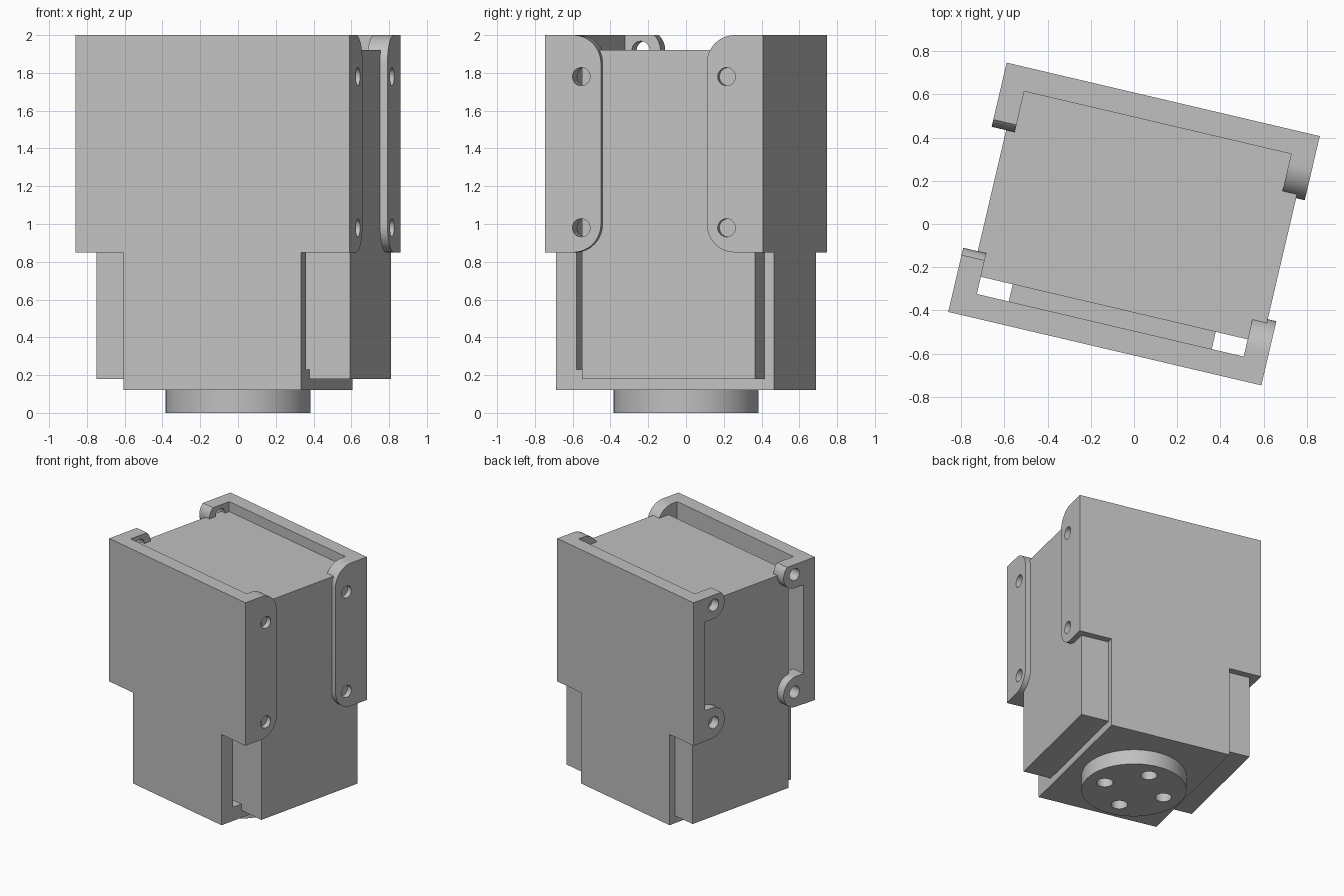
import bpy, bmesh
from math import sin, cos, pi, radians

if "Cube" in bpy.data.objects:
    bpy.data.objects.remove(bpy.data.objects["Cube"], do_unlink=True)

TURN = radians(-13.2)          # whole assembly is turned about z
W, D = 0.745, 0.593            # bracket half width and half depth
IN_W, IN_D = 0.635, 0.482      # inner faces of the sheet
STEM = 0.483                   # half width of the lower strap
LOW, TOP = 0.85, 2.0           # height range of the wide upper plates

grey = bpy.data.materials.new("plain grey")
grey.use_nodes = True
COLOUR = (0.53, 0.53, 0.53, 1)
grey.diffuse_color = COLOUR
grey.node_tree.nodes["Principled BSDF"].inputs["Base Color"].default_value = COLOUR


def prism(name, pts, axis, a, b):
    """Extrude a 2D outline along an axis from a to b."""
    place = {"x": lambda p, t: (t, p[0], p[1]),
             "y": lambda p, t: (p[0], t, p[1]),
             "z": lambda p, t: (p[0], p[1], t)}[axis]
    bm = bmesh.new()
    face = bm.faces.new([bm.verts.new(place(p, a)) for p in pts])
    new = bmesh.ops.extrude_face_region(bm, geom=[face])["geom"]
    shift = place((0, 0), b - a)
    bmesh.ops.translate(bm, vec=shift,
                        verts=[v for v in new if isinstance(v, bmesh.types.BMVert)])
    bmesh.ops.recalc_face_normals(bm, faces=bm.faces)
    mesh = bpy.data.meshes.new(name)
    bm.to_mesh(mesh)
    bm.free()
    mesh.materials.append(grey)
    obj = bpy.data.objects.new(name, mesh)
    obj.rotation_euler.z = TURN
    bpy.context.collection.objects.link(obj)
    return obj


def activate(obj):
    bpy.ops.object.select_all(action="DESELECT")
    obj.select_set(True)
    bpy.context.view_layer.objects.active = obj


def drill(obj, holes, radius, axis, a, b):
    """Cut round holes, then smooth the curved walls."""
    for c in holes:
        cutter = prism("cutter", arc(c, radius, 0, 2 * pi, 32)[:-1], axis, a, b)
        mod = obj.modifiers.new("hole", "BOOLEAN")
        mod.operation, mod.solver, mod.object = "DIFFERENCE", "EXACT", cutter
        bpy.context.view_layer.update()
        activate(obj)
        bpy.ops.object.modifier_apply(modifier=mod.name)
        bpy.data.objects.remove(cutter, do_unlink=True)
    activate(obj)
    bpy.ops.object.shade_smooth_by_angle(angle=radians(30))


def arc(c, r, start, end, n=12):
    return [(c[0] + r * cos(start + (end - start) * i / n),
             c[1] + r * sin(start + (end - start) * i / n)) for i in range(n + 1)]


def box(name, x0, x1, y0, y1, z0, z1):
    return prism(name, [(x0, y0), (x1, y0), (x1, y1), (x0, y1)], "z", z0, z1)


# Motor body and the strap floor beneath it
box("body", -0.676, 0.704, -0.40, 0.54, 0.18, 1.92)
box("bracket_floor", -STEM, STEM, -IN_D, IN_D, 0.12, 0.23)

# T-shaped plates, flanges and ears, repeated front and back
tee = [(-STEM, 0.12), (STEM, 0.12), (STEM, LOW), (W, LOW),
       (W, TOP), (-W, TOP), (-W, LOW), (-STEM, LOW)]
EDGE, HOLE_Y, HOLE_R = 0.288, 0.395, 0.048
for side, s in (("front", -1), ("back", 1)):
    prism(side + "_plate", tee, "y", s * IN_D, s * D)

    # Full-height side flange with two rounded corners
    r = 0.15
    outline = ([(IN_D, LOW)] + arc((EDGE + r, LOW + r), r, -pi / 2, -pi)
               + arc((EDGE + r, TOP - r), r, pi, pi / 2) + [(IN_D, TOP)])
    flange = prism(side + "_flange", [(s * y, z) for y, z in outline], "x", IN_W, W)
    drill(flange, [(s * HOLE_Y, 0.98), (s * HOLE_Y, 1.78)], HOLE_R, "x", 0.5, 0.9)

    # Two small rounded ears on the opposite side
    for level, z, r in (("lower", 0.975, 0.122), ("upper", 1.92, 0.11)):
        c = (EDGE + r, z)
        outline = [(IN_D, z - r)] + arc(c, r, -pi / 2, -3 * pi / 2, 24) + [(IN_D, z + r)]
        if z + r > TOP:
            # flat where the ear meets the top edge of the plate
            outline = [p for p in outline if p[1] <= TOP]
            half = (r * r - (TOP - z) ** 2) ** 0.5
            outline += [(c[0] - half, TOP), (IN_D, TOP)]
        ear = prism(f"{side}_{level}_ear", [(s * y, h) for y, h in outline], "x", -W, -IN_W)
        drill(ear, [(s * HOLE_Y, z)], HOLE_R, "x", -0.9, -0.5)

# Round mounting boss with four bolt holes
boss = prism("mounting_boss", arc((0, 0), 0.385, 0, 2 * pi, 64)[:-1], "z", 0, 0.12)
drill(boss, [(0.24 * cos(k * pi / 2), 0.24 * sin(k * pi / 2)) for k in range(4)],
      0.06, "z", -0.1, 0.2)
